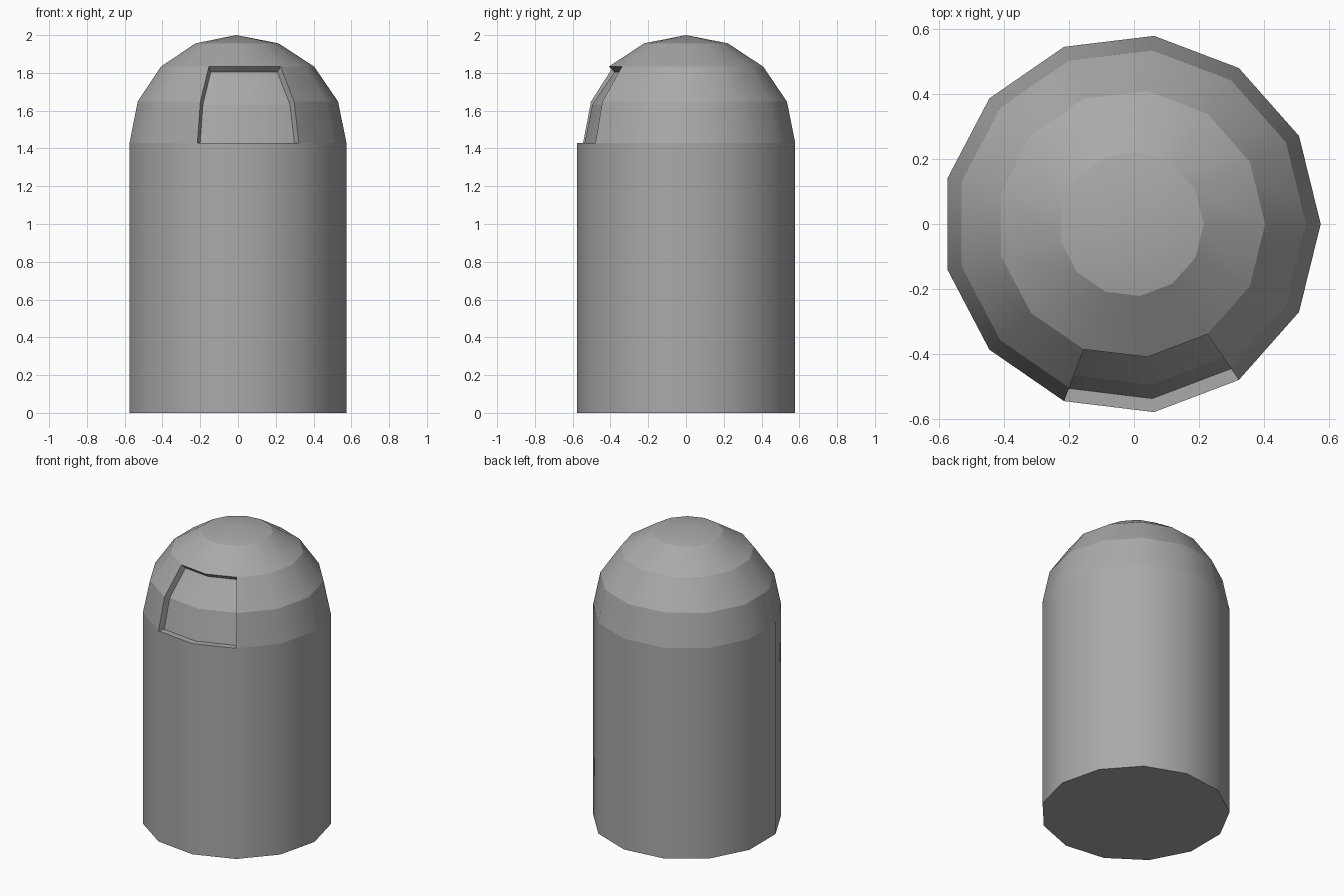
import bpy, bmesh, math

if "Cube" in bpy.data.objects:
    bpy.data.objects.remove(bpy.data.objects["Cube"], do_unlink=True)

SIDES, RADIUS, SHOULDER, RISE = 13, 0.5825, 1.43, 0.57
CENTRE_X = -0.0085
WINDOW_SIDES, WINDOW_BANDS, INSET = (9, 10), (0, 1), 0.928

grey = bpy.data.materials.new("plain grey")
grey.use_nodes = True
grey.diffuse_color = (0.4, 0.4, 0.4, 1)
grey.node_tree.nodes["Principled BSDF"].inputs["Base Color"].default_value = (0.4, 0.4, 0.4, 1)


def finish(bm, name):
    # Smooth around the body, crisp between the horizontal bands
    bmesh.ops.recalc_face_normals(bm, faces=bm.faces)
    for face in bm.faces:
        face.smooth = True
    for edge in bm.edges:
        a, b = edge.verts
        level = abs(a.co.z - b.co.z) < 0.001
        folded = len(edge.link_faces) == 2 and edge.calc_face_angle() > math.radians(35)
        edge.smooth = not (level or folded)
    mesh = bpy.data.meshes.new(name)
    bm.to_mesh(mesh)
    bm.free()
    mesh.materials.append(grey)
    obj = bpy.data.objects.new(name, mesh)
    obj.location.x = CENTRE_X
    bpy.context.collection.objects.link(obj)


def point(side, band, scale=1):
    turn, tilt = math.tau * side / SIDES, math.pi / 8 * band
    r = RADIUS * math.cos(tilt) * scale
    return (r * math.cos(turn), r * math.sin(turn),
            SHOULDER + RISE * math.sin(tilt) * scale)


# Closed cylindrical body
bm = bmesh.new()
base = [bm.verts.new((*point(s, 0)[:2], 0)) for s in range(SIDES)]
rim = [bm.verts.new(point(s, 0)) for s in range(SIDES)]
bm.faces.new(base)
bm.faces.new(rim)
for s in range(SIDES):
    n = (s + 1) % SIDES
    bm.faces.new((base[s], base[n], rim[n], rim[s]))
finish(bm, "body")

# Faceted dome with the window opening left out
bm = bmesh.new()
grid = [[bm.verts.new(point(s, b)) for s in range(SIDES)] for b in range(4)]
apex = bm.verts.new(point(0, 4))
for s in range(SIDES):
    n = (s + 1) % SIDES
    for b in range(3):
        if not (s in WINDOW_SIDES and b in WINDOW_BANDS):
            bm.faces.new((grid[b][s], grid[b][n], grid[b + 1][n], grid[b + 1][s]))
    bm.faces.new((grid[3][s], grid[3][n], apex))

# Recessed window pane, with its side walls and overhanging lip
first, last, top = WINDOW_SIDES[0], WINDOW_SIDES[-1] + 1, WINDOW_BANDS[-1] + 1
pane = {(s, b): bm.verts.new(point(s, b, INSET))
        for s in range(first, last + 1) for b in range(top + 1)}
for s in WINDOW_SIDES:
    for b in WINDOW_BANDS:
        bm.faces.new((pane[s, b], pane[s + 1, b], pane[s + 1, b + 1], pane[s, b + 1]))
    bm.faces.new((grid[top][s], grid[top][s + 1], pane[s + 1, top], pane[s, top]))
for s in (first, last):
    for b in WINDOW_BANDS:
        bm.faces.new((grid[b][s], grid[b + 1][s], pane[s, b + 1], pane[s, b]))
finish(bm, "dome")
